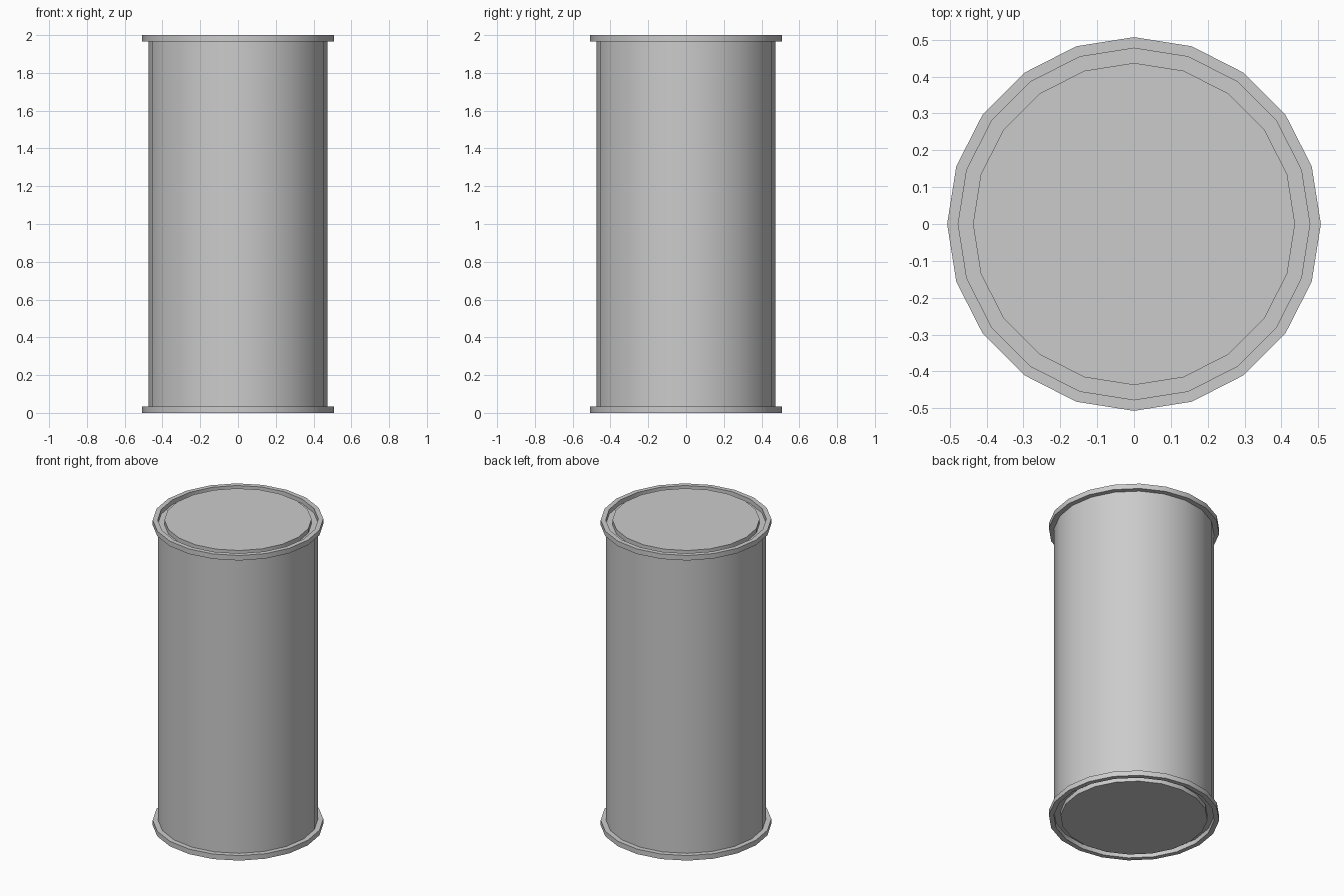
import bpy, bmesh
from math import cos, sin, pi, radians

if "Cube" in bpy.data.objects:
    bpy.data.objects.remove(bpy.data.objects["Cube"])

SIDES = 20
HEIGHT = 2.0


def lathe(name, profile):
    """Revolve (radius, z) points around z and close both ends with flat caps."""
    bm = bmesh.new()
    rings = [[bm.verts.new((r * cos(2 * pi * i / SIDES), r * sin(2 * pi * i / SIDES), z))
              for i in range(SIDES)] for r, z in profile]
    for a, b in zip(rings, rings[1:]):
        for i in range(SIDES):
            j = (i + 1) % SIDES
            bm.faces.new((a[i], a[j], b[j], b[i]))
    bm.faces.new(rings[0])
    bm.faces.new(rings[-1])
    bmesh.ops.recalc_face_normals(bm, faces=bm.faces)
    mesh = bpy.data.meshes.new(name)
    bm.to_mesh(mesh)
    bm.free()
    obj = bpy.data.objects.new(name, mesh)
    bpy.context.collection.objects.link(obj)
    bpy.ops.object.select_all(action='DESELECT')
    obj.select_set(True)
    bpy.context.view_layer.objects.active = obj
    bpy.ops.object.shade_smooth_by_angle(angle=radians(30))
    return obj


# Lower half: end panel, groove, flared rim, then the straight wall
lower = [(0.437, 0.0), (0.437, 0.03), (0.477, 0.03), (0.477, 0.0),
         (0.507, 0.0), (0.507, 0.033), (0.475, 0.033)]

# Upper half mirrors the lower half
upper = [(r, HEIGHT - z) for r, z in reversed(lower)]
lathe("barrel", lower + upper)
